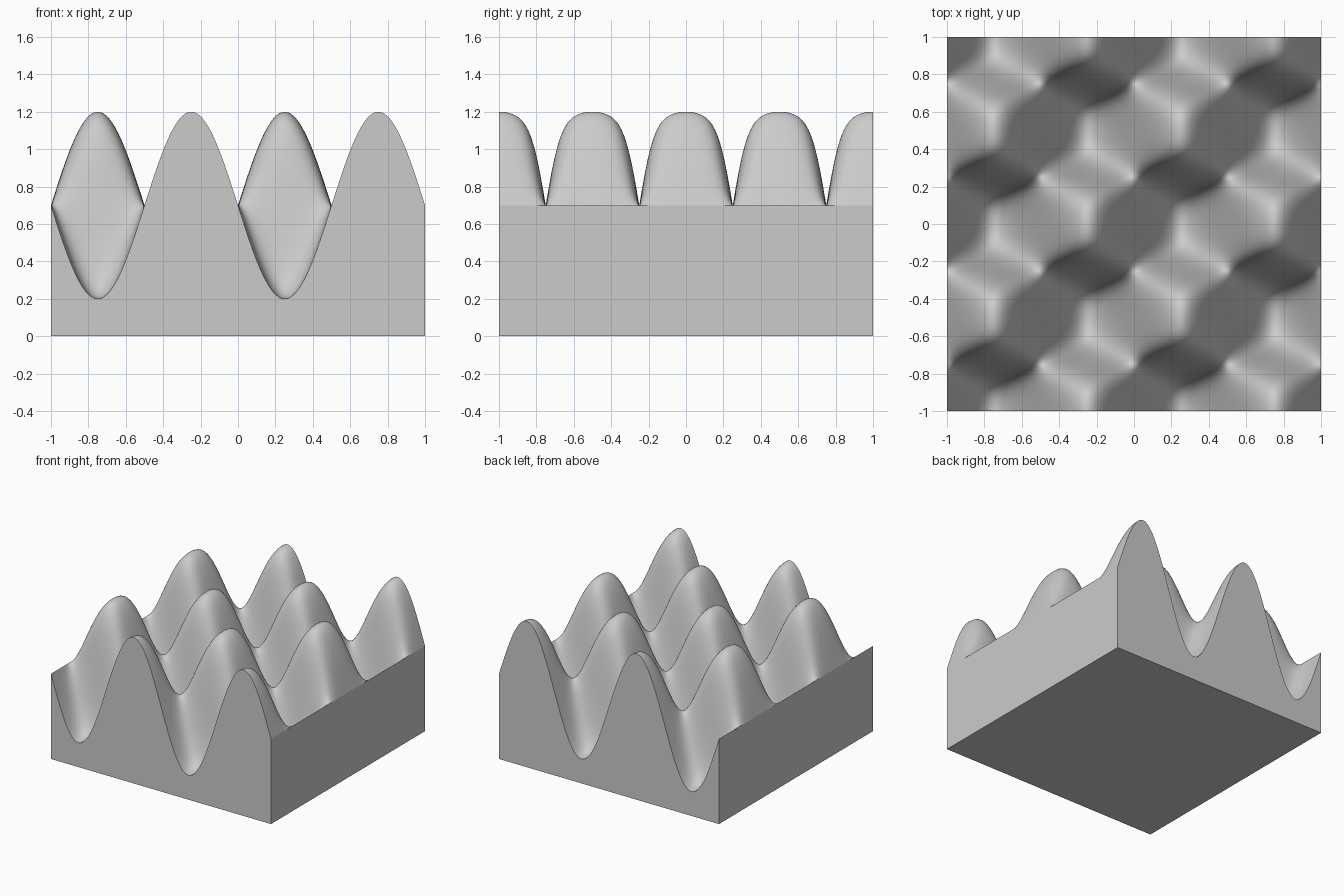
import bpy
import bmesh
from math import sin, cos, tanh, pi

cube = bpy.data.objects.get("Cube")
if cube:
    bpy.data.objects.remove(cube, do_unlink=True)

MID, AMP, SHARP, CELLS = 0.7, 0.5, 1.8, 128


def height(x, y):
    """Sine wave along x whose strength flips in rounded steps along y."""
    swing = tanh(SHARP * cos(2 * pi * y)) / tanh(SHARP)
    return MID - AMP * sin(2 * pi * x) * swing


# Single grey material
grey = bpy.data.materials.new("mid_grey")
grey.use_nodes = True
colour = (0.6, 0.6, 0.6, 1)
grey.diffuse_color = colour
grey.node_tree.nodes["Principled BSDF"].inputs["Base Color"].default_value = colour

# Wavy top surface
bm = bmesh.new()
bmesh.ops.create_grid(bm, x_segments=CELLS, y_segments=CELLS, size=1)
for v in bm.verts:
    v.co.z = height(v.co.x, v.co.y)
for f in bm.faces:
    f.smooth = True

# Flat walls dropped from the rim, then the flat base
rim = [e for e in bm.edges if e.is_boundary]
walls = bmesh.ops.extrude_edge_only(bm, edges=rim)["geom"]
for item in walls:
    if isinstance(item, bmesh.types.BMVert):
        item.co.z = 0
    elif isinstance(item, bmesh.types.BMFace):
        item.smooth = False
base_rim = [e for e in bm.edges if e.is_boundary]
base = bmesh.ops.contextual_create(bm, geom=base_rim)["faces"]
for f in base:
    f.smooth = False
bmesh.ops.recalc_face_normals(bm, faces=bm.faces)

mesh = bpy.data.meshes.new("wavy_block")
bm.to_mesh(mesh)
bm.free()
mesh.materials.append(grey)
block = bpy.data.objects.new("wavy_block", mesh)
bpy.context.collection.objects.link(block)
